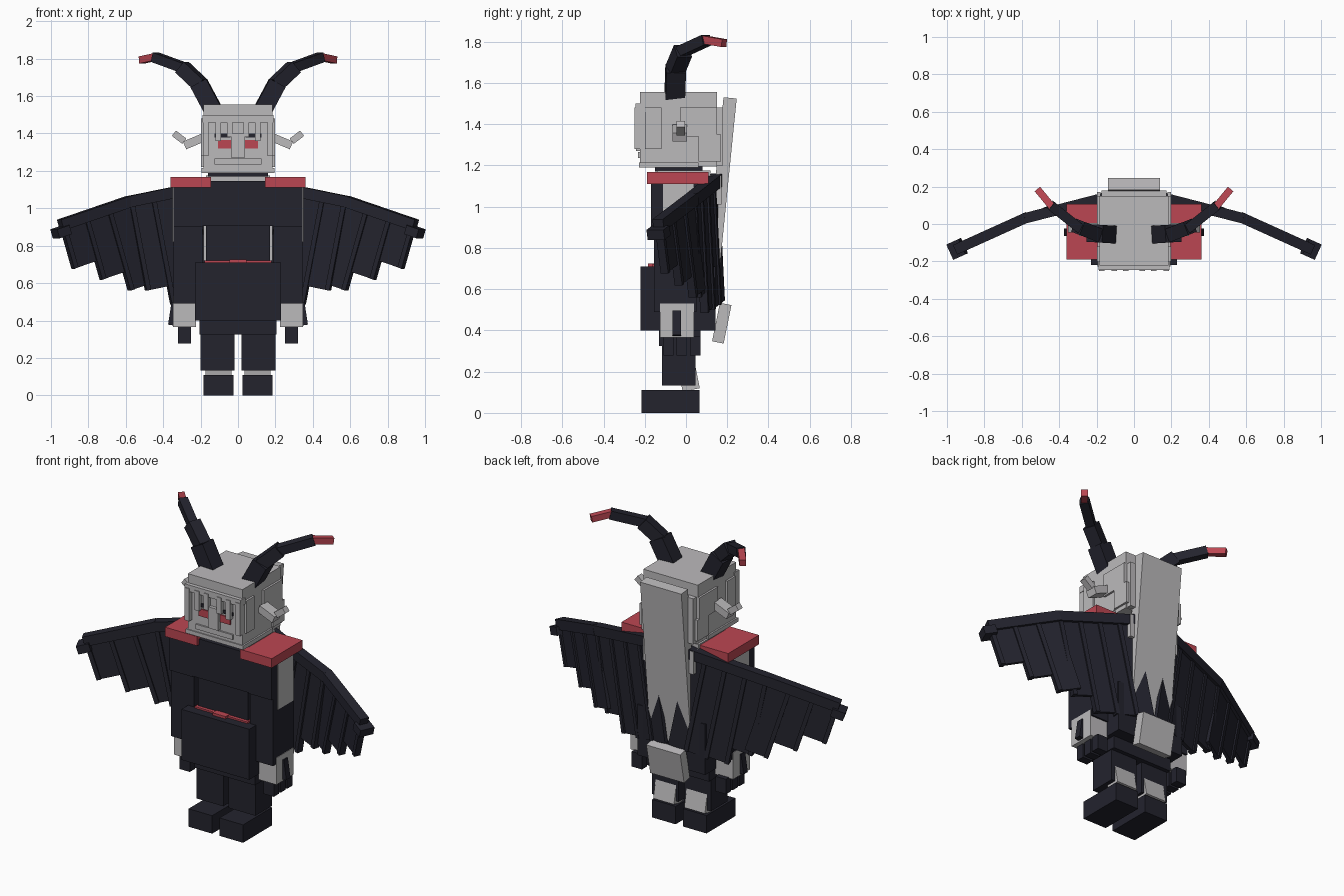
import bpy
import bmesh
from mathutils import Vector, Matrix

old = bpy.data.objects.get("Cube")
if old:
    bpy.data.objects.remove(old, do_unlink=True)


def material(name, r, g, b):
    m = bpy.data.materials.new(name)
    m.use_nodes = True
    m.diffuse_color = (r, g, b, 1)
    m.node_tree.nodes["Principled BSDF"].inputs["Base Color"].default_value = (r, g, b, 1)
    return m


DARK = material("midnight_cloth", 0.017, 0.017, 0.027)
GRAY = material("pale_gray", 0.5, 0.49, 0.5)
RED = material("muted_red", 0.5, 0.062, 0.085)


def solid(name, mat, matrix):
    """Unit cube placed by a matrix."""
    bm = bmesh.new()
    bmesh.ops.create_cube(bm, size=1, matrix=matrix)
    bmesh.ops.recalc_face_normals(bm, faces=bm.faces)
    mesh = bpy.data.meshes.new(name)
    bm.to_mesh(mesh)
    bm.free()
    mesh.materials.append(mat)
    ob = bpy.data.objects.new(name, mesh)
    bpy.context.collection.objects.link(ob)
    return ob


def box(name, mat, x, y, z, tilt=0, axis='X'):
    """Box from ranges, optionally tilted about its centre."""
    mid = Vector([(r[0] + r[1]) / 2 for r in (x, y, z)])
    size = [r[1] - r[0] for r in (x, y, z)]
    return solid(name, mat, Matrix.Translation(mid) @ Matrix.Rotation(tilt, 4, axis)
                 @ Matrix.Diagonal((*size, 1)))


def frame(a, b):
    """Axes along a-b, across it, and upward."""
    u = (b - a).normalized()
    n = Vector((0, 0, 1)).cross(u).normalized()
    return u, n, u.cross(n)


def oriented(name, mat, origin, axes, ranges):
    m = Matrix(axes).transposed().to_4x4()
    mid = Vector([(r[0] + r[1]) / 2 for r in ranges])
    size = [r[1] - r[0] for r in ranges]
    return solid(name, mat, Matrix.Translation(origin) @ m @ Matrix.Translation(mid)
                 @ Matrix.Diagonal((*size, 1)))


def beam(name, mat, a, b, w):
    a, b = Vector(a), Vector(b)
    return oriented(name, mat, a, frame(a, b),
                    ((0, (b - a).length), (-w / 2, w / 2), (-w / 2, w / 2)))


# Body and clothing
box("torso", GRAY, (-.185, .185), (-.125, .1), (.72, 1.14))
box("neck", GRAY, (-.17, .17), (-.14, .12), (1.12, 1.175))
box("waistcoat", DARK, (-.17, .17), (-.145, .11), (.68, 1.14))
box("chest_panel", DARK, (-.25, .25), (-.17, .09), (.905, 1.145))
box("coat_skirt", DARK, (-.23, .23), (-.22, .142), (.4, .71))
box("hips", DARK, (-.205, .205), (-.13, .07), (.325, .42))
box("belt", RED, (-.18, .18), (-.165, .1), (.705, .72))
box("buckle", RED, (-.045, .045), (-.185, -.13), (.705, .725))

# Head, fringe and face
box("head", GRAY, (-.185, .185), (-.222, .15), (1.195, 1.555))
box("chin_shadow", DARK, (-.16, .16), (-.15, .08), (1.17, 1.195))
box("jaw_band", GRAY, (-.195, .195), (-.228, .06), (1.19, 1.215))
box("hair_back", GRAY, (-.175, .175), (.14, .18), (1.2, 1.48))
box("fringe", GRAY, (-.19, .19), (-.245, -.2), (1.46, 1.5))
box("nose", GRAY, (-.035, .035), (-.242, -.21), (1.27, 1.4))
box("mouth", GRAY, (-.125, .125), (-.232, -.22), (1.235, 1.265))

# Long tail of hair down the back
box("hair_tail", GRAY, (-.14, .14), (.133, .197), (.55, 1.53), -.1)
box("hair_tail_tip", GRAY, (-.115, .115), (.145, .202), (.34, .53), -.2)
box("hair_tail_root", GRAY, (-.17, .17), (.09, .172), (1.01, 1.15))

for side, s in (("left_", 1), ("right_", -1)):
    def sbox(name, mat, x, y, z, tilt=0, axis='X'):
        box(side + name, mat, sorted((s * x[0], s * x[1])), y, z,
            tilt * (s if axis == 'Y' else 1), axis)

    # Face details
    sbox("eye", RED, (.038, .107), (-.229, -.22), (1.32, 1.365))
    sbox("eyelash", DARK, (.04, .125), (-.229, -.22), (1.378, 1.4))
    for i, (x, low) in enumerate(((.045, 1.38), (.105, 1.36), (.172, 1.28))):
        sbox("strand_%d" % i, GRAY, (x - .015, x + .015), (-.25, -.215), (low, 1.48))
    sbox("sideburn", GRAY, (.18, .197), (-.2, -.12), (1.28, 1.48))
    sbox("side_hair", GRAY, (.18, .197), (-.03, .15), (1.34, 1.48))
    sbox("rear_side_hair", GRAY, (.18, .197), (.06, .17), (1.22, 1.35))
    sbox("ear", GRAY, (.18, .29), (-.065, .005), (1.335, 1.38), .4, 'Y')
    sbox("ear_tip", GRAY, (.28, .35), (-.045, -.005), (1.362, 1.398), -.65, 'Y')

    # Horn, bending outward and back
    path = [(.13, -.055, 1.52), (.21, -.05, 1.67), (.3, -.015, 1.755),
            (.445, .1, 1.808), (.515, .185, 1.793)]
    for i, w in enumerate((.095, .075, .052, .038)):
        a, b = [Vector((s * p[0], p[1], p[2])) for p in path[i:i + 2]]
        a -= (b - a).normalized() * .015
        beam(side + "horn_%d" % i, RED if i == 3 else DARK, a, b, w)

    # Collar, arm and hand
    sbox("collar", RED, (.145, .362), (-.19, .108), (1.11, 1.167))
    sbox("sleeve", DARK, (.19, .345), (-.155, .05), (.49, 1.0))
    sbox("shoulder_front", DARK, (.19, .345), (-.17, -.11), (.9, 1.12))
    sbox("upper_arm", GRAY, (.19, .349), (-.112, .04), (.82, 1.11))
    sbox("hand", GRAY, (.225, .348), (-.125, .04), (.365, .53))
    sbox("cuff_strap", DARK, (.335, .365), (-.065, -.025), (.375, .495), -.15, 'Y')
    for i, y in enumerate((-.085, -.02, .045)):
        sbox("finger_%d" % i, DARK, (.25, .32), (y - .025, y + .025), (.278, .37))

    # Leg and shoe
    sbox("leg", DARK, (.018, .2), (-.117, .045), (.132, .4))
    sbox("calf", GRAY, (.035, .175), (-.03, .055), (.11, .24), .2)
    sbox("shoe", DARK, (.025, .185), (-.215, .065), (0, .11))

    # Wing: two arm bones, each carrying hanging strips of membrane
    root, joint, tip = [Vector((s * x, y, z)) for x, y, z in
                        ((.12, .15, 1.135), (.585, .03, 1.04), (.95, -.135, .915))]
    for bone, a, b, lengths in (("inner", root, joint, (.6, .6, .59, .49)),
                                ("outer", joint, tip, (.46, .355, .25))):
        axes = frame(a, b)
        length = (b - a).length
        step = length / len(lengths)
        oriented(side + bone + "_wing_bone", DARK, a, axes,
                 ((-.01, length), (-.028, .028), (-.035, .025)))
        for i, drop in enumerate(lengths):
            u = i * step
            oriented(side + bone + "_membrane_%d" % i, DARK, a, axes,
                     ((u, u + step), (-.01, .01), (-drop, 0)))
            oriented(side + bone + "_rib_%d" % i, DARK, a, axes,
                     ((u + step - .025, u + step), (-.02, .02), (-drop, 0)))
    axes = frame(joint, tip)
    oriented(side + "wing_claw", DARK, tip, axes,
             ((-.03, .045), (-.045, .045), (-.065, -.015)))
